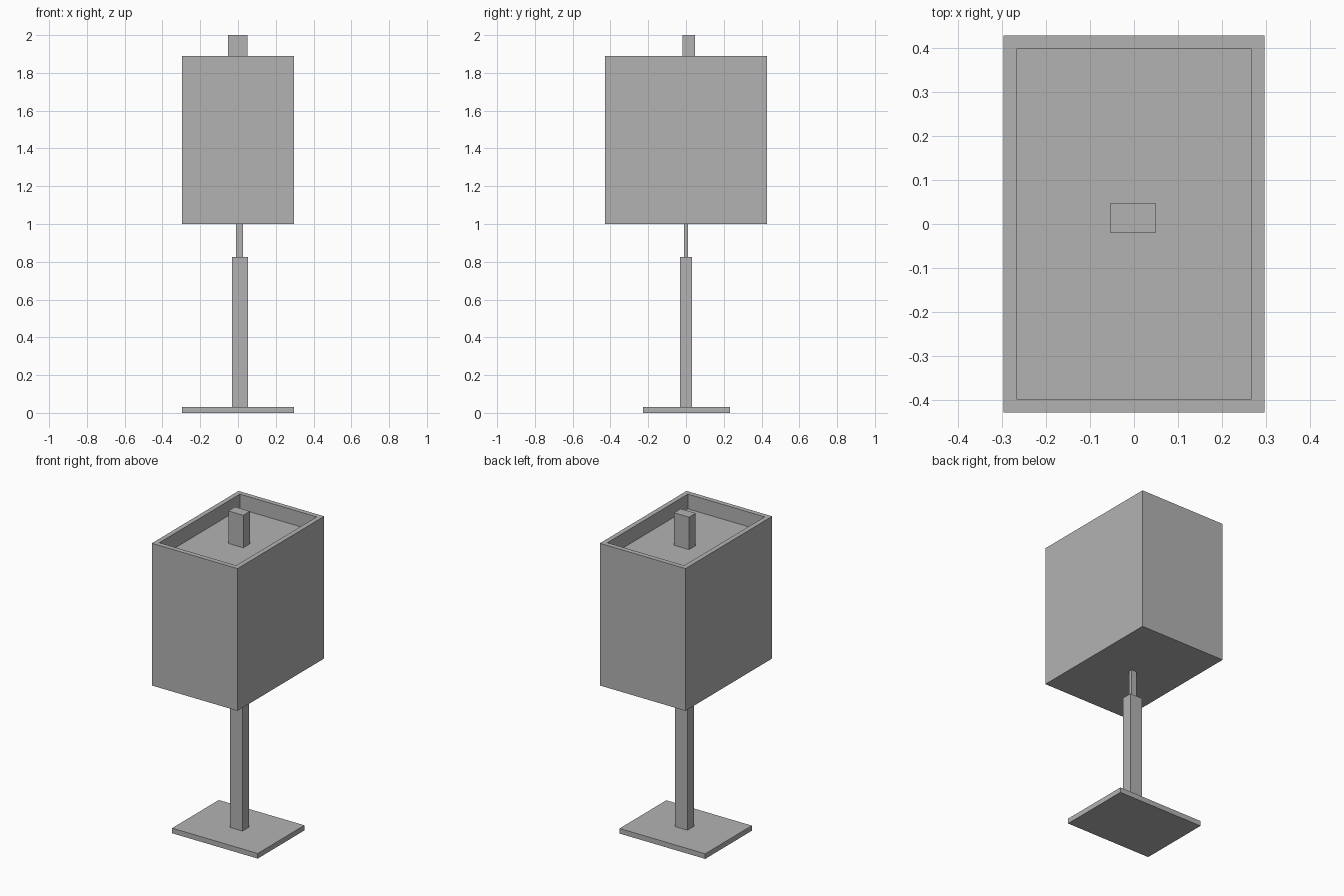
import bpy
import bmesh
from mathutils import Matrix, Vector

default_cube = bpy.data.objects.get("Cube")
if default_cube:
    bpy.data.objects.remove(default_cube, do_unlink=True)

grey = bpy.data.materials.new("plain_grey")
grey.use_nodes = True
grey.diffuse_color = (0.45, 0.45, 0.45, 1)
grey.node_tree.nodes["Principled BSDF"].inputs["Base Color"].default_value = grey.diffuse_color


def box(name, x, y, z, rim=0, recess=0):
    """Box from (min, max) ranges, with an optional recess sunk into its top."""
    low, high = (Vector(corner) for corner in zip(x, y, z))
    bm = bmesh.new()
    bmesh.ops.create_cube(bm, size=1, matrix=Matrix.LocRotScale((low + high) / 2, None, high - low))
    if recess:
        bm.normal_update()
        top = max(bm.faces, key=lambda f: f.calc_center_median().z)
        bmesh.ops.inset_region(bm, faces=[top], thickness=rim)
        # Straight recess walls, then the floor
        floor = bmesh.ops.extrude_discrete_faces(bm, faces=[top])["faces"][0]
        bmesh.ops.translate(bm, verts=floor.verts, vec=(0, 0, -recess))
    mesh = bpy.data.meshes.new(name)
    bm.to_mesh(mesh)
    bm.free()
    mesh.materials.append(grey)
    obj = bpy.data.objects.new(name, mesh)
    bpy.context.collection.objects.link(obj)
    return obj


# Foot and stem
box("base_plate", (-0.296, 0.296), (-0.228, 0.233), (0, 0.032))
box("stem", (-0.032, 0.053), (-0.032, 0.032), (0.032, 0.825))
box("neck", (-0.01, 0.026), (-0.011, 0.011), (0.825, 1.0))

# Shade with a shallow open top, and the block standing in it
box("shade", (-0.296, 0.296), (-0.428, 0.428), (1.0, 1.889), rim=0.043, recess=0.092)
box("finial", (-0.054, 0.05), (-0.019, 0.047), (1.797, 2.0))
